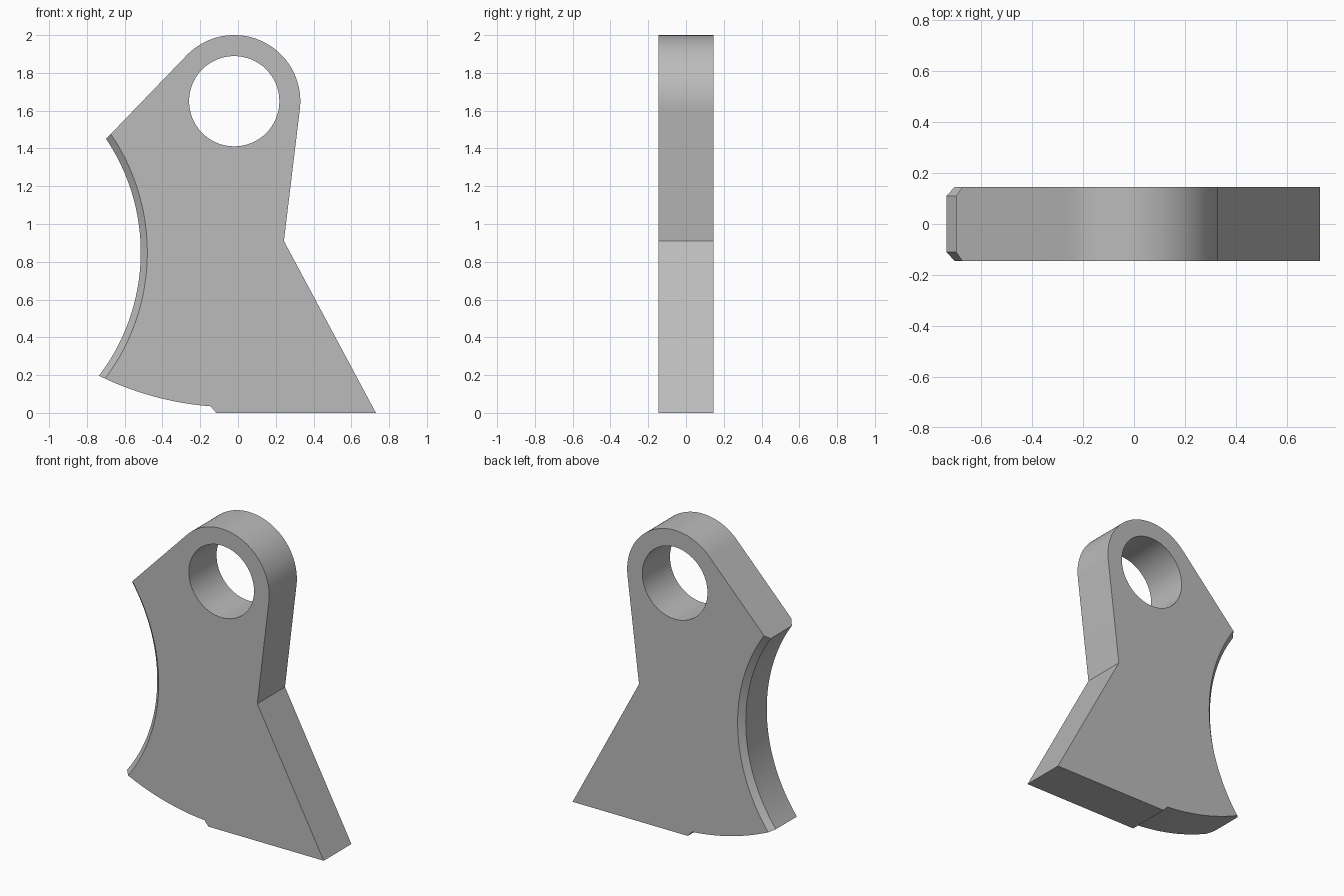
import bpy
import bmesh
from math import acos, asin, atan2, cos, pi, sin, sqrt
from mathutils import Vector

cube = bpy.data.objects.get("Cube")
if cube:
    bpy.data.objects.remove(cube)

HALF = 0.145       # half of the plate thickness
CHAMFER = 0.035
EYE = Vector((-0.02, 1.65))
EYE_R, BORE_R, SWEEP_R = 0.35, 0.239, 1.62
SCOOP = Vector((-1.59, 0.85))
SCOOP_R = 1.075


def arc(centre, radius, start, end, steps):
    """Points along an arc, both ends included."""
    angles = [start + (end - start) * i / steps for i in range(steps + 1)]
    return [centre + radius * Vector((cos(a), sin(a))) for a in angles]


def angle(centre, point):
    d = point - centre
    return atan2(d.y, d.x)


def tangent_angle(point, side):
    """Angle on the eye where a line from the point touches it."""
    return angle(EYE, point) + side * acos(EYE_R / (point - EYE).length)


def circle_meet(radius):
    """Lower crossing of the scoop with the bottom sweep."""
    d = EYE - SCOOP
    along = (radius ** 2 - SWEEP_R ** 2 + d.length_squared) / (2 * d.length)
    across = sqrt(radius ** 2 - along ** 2)
    u = d.normalized()
    return SCOOP + u * along + Vector((u.y, -u.x)) * across


tip = Vector((-0.697, 1.452))
waist = Vector((0.243, 0.91))
left_touch = tangent_angle(tip, -1) % (2 * pi)
right_touch = tangent_angle(waist, 1)
shoulder = EYE + EYE_R * Vector((cos(left_touch), sin(left_touch)))


def outline(radius):
    """Plate outline with the scooped edge cut at the given radius."""
    # Upper scoop corner slides along the straight shoulder
    u = (shoulder - tip).normalized()
    rel = tip - SCOOP
    b = rel.dot(u)
    top = tip + u * (-b + sqrt(b * b - rel.length_squared + radius ** 2))
    low = circle_meet(radius)
    points = arc(SCOOP, radius, angle(SCOOP, top), angle(SCOOP, low), 40)
    # Bottom sweep, small step, foot and waist
    sweep_end = -pi / 2 - asin(0.125 / SWEEP_R)
    sweep_start = angle(EYE, circle_meet(SCOOP_R + CHAMFER)) + 0.02
    points += arc(EYE, SWEEP_R, sweep_start, sweep_end, 20)
    points += [Vector((-0.115, 0.0)), Vector((0.73, 0.0)), waist]
    # Rounded eye
    points += arc(EYE, EYE_R, right_touch, left_touch, 48)
    return points


def add_ring(bm, points, y):
    verts = [bm.verts.new((p.x, y, p.y)) for p in points]
    edges = [bm.edges.new((verts[i - 1], verts[i])) for i in range(len(verts))]
    return verts, edges


def bridge(bm, a, b):
    for i in range(len(a)):
        bm.faces.new((a[i - 1], a[i], b[i], b[i - 1]))


bm = bmesh.new()

# Outer walls, chamfered along the scooped edge
wide, narrow = outline(SCOOP_R), outline(SCOOP_R + CHAMFER)
levels = [(narrow, -HALF), (wide, CHAMFER - HALF),
          (wide, HALF - CHAMFER), (narrow, HALF)]
rings = [add_ring(bm, pts, y) for pts, y in levels]
for lower, upper in zip(rings, rings[1:]):
    bridge(bm, lower[0], upper[0])

# Bore through the eye
bore = arc(EYE, BORE_R, 0, 2 * pi, 64)[:-1]
bores = [add_ring(bm, bore, y) for y in (-HALF, HALF)]
bridge(bm, bores[0][0], bores[1][0])

# Front and back faces around the bore
for ring, hole in ((rings[0], bores[0]), (rings[-1], bores[1])):
    bmesh.ops.triangle_fill(bm, use_beauty=True, edges=ring[1] + hole[1])
bmesh.ops.recalc_face_normals(bm, faces=bm.faces)

mesh = bpy.data.meshes.new("lever_plate")
bm.to_mesh(mesh)
bm.free()
plate = bpy.data.objects.new("lever_plate", mesh)
bpy.context.collection.objects.link(plate)

# Plain grey metal
GREY = (0.5, 0.5, 0.5, 1.0)
metal = bpy.data.materials.new("grey_metal")
metal.use_nodes = True
metal.diffuse_color = GREY
metal.node_tree.nodes["Principled BSDF"].inputs["Base Color"].default_value = GREY
mesh.materials.append(metal)

bpy.ops.object.select_all(action="DESELECT")
plate.select_set(True)
bpy.context.view_layer.objects.active = plate
bpy.ops.object.shade_smooth_by_angle(angle=pi / 9)
